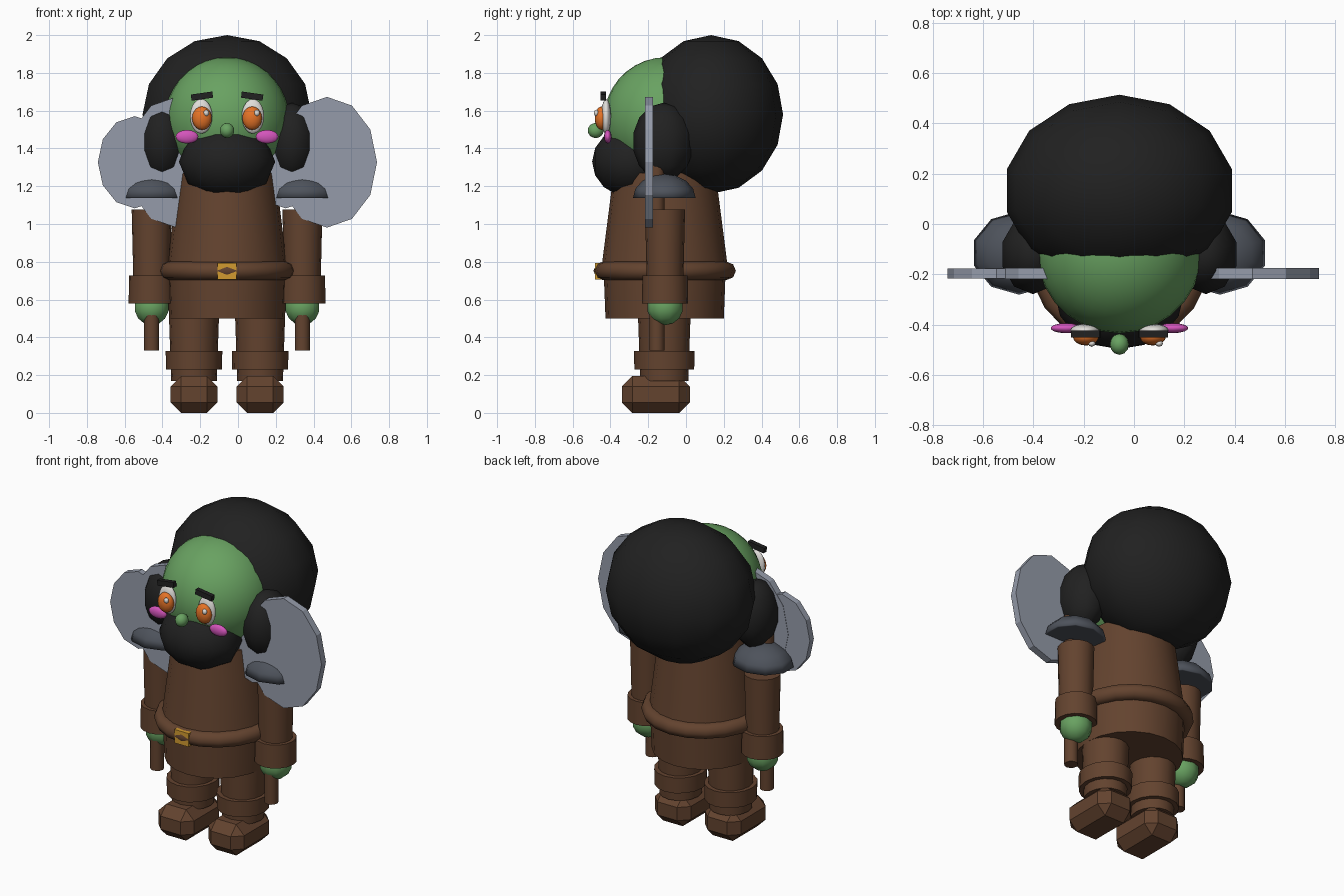
import bpy, math
from math import pi

if "Cube" in bpy.data.objects:
    bpy.data.objects.remove(bpy.data.objects["Cube"])

CX, CY = -0.058, -0.113   # body axis


def mat(name, r, g, b):
    m = bpy.data.materials.new(name)
    m.diffuse_color = (r, g, b, 1)
    m.use_nodes = True
    m.node_tree.nodes["Principled BSDF"].inputs["Base Color"].default_value = m.diffuse_color
    return m


GREEN = mat("green_skin", 0.14, 0.36, 0.12)
BROWN = mat("brown_leather", 0.125, 0.056, 0.028)
BLACK = mat("black_hair", 0.015, 0.015, 0.015)
STEEL = mat("steel_grey", 0.30, 0.33, 0.40)
SLATE = mat("dark_slate", 0.075, 0.085, 0.105)
WHITE = mat("eye_white", 0.75, 0.73, 0.70)
ORANGE = mat("orange_iris", 0.78, 0.17, 0.02)
PINK = mat("pink_cheek", 0.66, 0.09, 0.50)
GOLD = mat("gold_buckle", 0.65, 0.33, 0.03)


def finish(name, m, scale=(1, 1, 1), rot=(0, 0, 0), angle=60):
    o = bpy.context.object
    o.name = name
    o.scale, o.rotation_euler = scale, rot
    bpy.ops.object.transform_apply(location=False, rotation=True, scale=True)
    o.data.materials.append(m)
    if angle:
        bpy.ops.object.shade_smooth_by_angle(angle=math.radians(angle))
    return o


def ball(name, m, loc, radii, seg=16, rings=10, angle=60):
    bpy.ops.mesh.primitive_uv_sphere_add(segments=seg, ring_count=rings, radius=1, location=loc)
    return finish(name, m, radii, angle=angle)


def tube(name, m, x, y, z0, z1, r0, r1, seg=16, sy=1.0):
    bpy.ops.mesh.primitive_cone_add(vertices=seg, radius1=r0, radius2=r1, depth=z1 - z0,
                                    location=(x, y, (z0 + z1) / 2))
    return finish(name, m, (1, sy, 1), angle=40)


def box(name, m, loc, size, rot=(0, 0, 0), bevel=0):
    bpy.ops.mesh.primitive_cube_add(size=1, location=loc)
    o = finish(name, m, size, rot, angle=0)
    if bevel:
        b = o.modifiers.new("chamfer", 'BEVEL')
        b.width, b.segments = bevel, 1
    return o


# head, hair and beard
ball("head", GREEN, (CX, -0.105, 1.553), (0.33, 0.33, 0.33), 28, 18)
ball("hair", BLACK, (CX, 0.133, 1.58), (0.459, 0.381, 0.42), 14, 8)
bpy.ops.mesh.primitive_uv_sphere_add(segments=10, ring_count=8, radius=1, location=(CX, -0.285, 1.33))
bpy.context.object.rotation_euler = (pi / 2, pi, 0)
bpy.ops.object.transform_apply(location=False, rotation=True, scale=False)
bpy.ops.object.select_all(action='SELECT')
bpy.ops.object.select_all(action='DESELECT')
beard = bpy.context.object
beard.select_set(True)
beard.rotation_euler = (0, pi / 10, 0)
bpy.ops.object.transform_apply(location=False, rotation=True, scale=False)
finish("beard", BLACK, (0.255, 0.212, 0.20))
ball("nose", GREEN, (CX, -0.478, 1.495), (0.038, 0.042, 0.04), 12, 8)

# torso, skirt, belt and buckle
tube("torso", BROWN, CX, CY, 0.74, 1.27, 0.322, 0.257, 20, 1.05)
tube("skirt", BROWN, CX, CY, 0.50, 0.76, 0.307, 0.317, 20, 1.02)
bpy.ops.mesh.primitive_torus_add(major_segments=20, minor_segments=8, major_radius=0.317,
                                 minor_radius=0.049, location=(CX, CY, 0.752))
finish("belt", BROWN, (1, 1.03, 1))
box("buckle", GOLD, (CX, -0.463, 0.75), (0.10, 0.036, 0.085))

for side, s in (("left", -1), ("right", 1)):
    # face details
    ball(side + "_side_hair", BLACK, (CX + s * 0.344, -0.12, 1.435), (0.13, 0.163, 0.207), 10, 7)
    ball(side + "_eye", WHITE, (CX + s * 0.137, -0.423, 1.57), (0.059, 0.026, 0.092))
    ball(side + "_iris", ORANGE, (CX + s * 0.133, -0.447, 1.56), (0.052, 0.036, 0.062))
    ball(side + "_eye_glint", WHITE, (CX + s * 0.134 + 0.024, -0.475, 1.588), (0.015, 0.013, 0.017), 8, 6)
    box(side + "_eyebrow", BLACK, (CX + s * 0.133, -0.438, 1.677), (0.115, 0.028, 0.033),
        (0, s * math.radians(8), 0))
    ball(side + "_cheek", PINK, (CX + s * 0.212, -0.414, 1.462), (0.062, 0.02, 0.036), 14, 8)

    # arm, cuff, hand and shoulder guard
    ax = CX + s * 0.399
    tube(side + "_sleeve", BROWN, ax, -0.111, 0.70, 1.077, 0.097, 0.106)
    tube(side + "_cuff", BROWN, ax, -0.111, 0.58, 0.727, 0.122, 0.120)
    ball(side + "_hand", GREEN, (ax, -0.111, 0.56), (0.096, 0.096, 0.096), 10, 7)
    guard = ball(side + "_shoulder_guard", SLATE, (ax, -0.115, 1.137), (0.188, 0.166, 0.128), 10, 8)
    for v in guard.data.vertices:      # flatten lower half into the base
        v.co.z = max(v.co.z, 0)

    # double axe
    tube(side + "_axe_handle", BROWN, ax, -0.154, 0.33, 1.555, 0.04, 0.04, 12)
    for part, dx, rx, rz, t in (("large_blade", 0.13, 0.265, 0.346, 0.044),
                                ("small_blade", -0.089, 0.196, 0.244, 0.040)):
        bpy.ops.mesh.primitive_cylinder_add(vertices=12, radius=1, depth=t,
                                            location=(ax + dx, -0.196, 1.327),
                                            rotation=(pi / 2, 0, 0))
        bpy.ops.object.transform_apply(location=False, rotation=True, scale=False)
        finish(side + "_axe_" + part, STEEL, (rx, 1, rz), angle=0)

    # leg, boot top and boot
    lx = CX + s * 0.175
    tube(side + "_leg", BROWN, lx, -0.115, 0.17, 0.53, 0.121, 0.133, 16, 1.05)
    tube(side + "_boot_top", BROWN, lx, -0.115, 0.23, 0.328, 0.148, 0.150, 16, 1.07)
    box(side + "_boot", BROWN, (lx, -0.16, 0.0975), (0.25, 0.36, 0.195), bevel=0.056)
